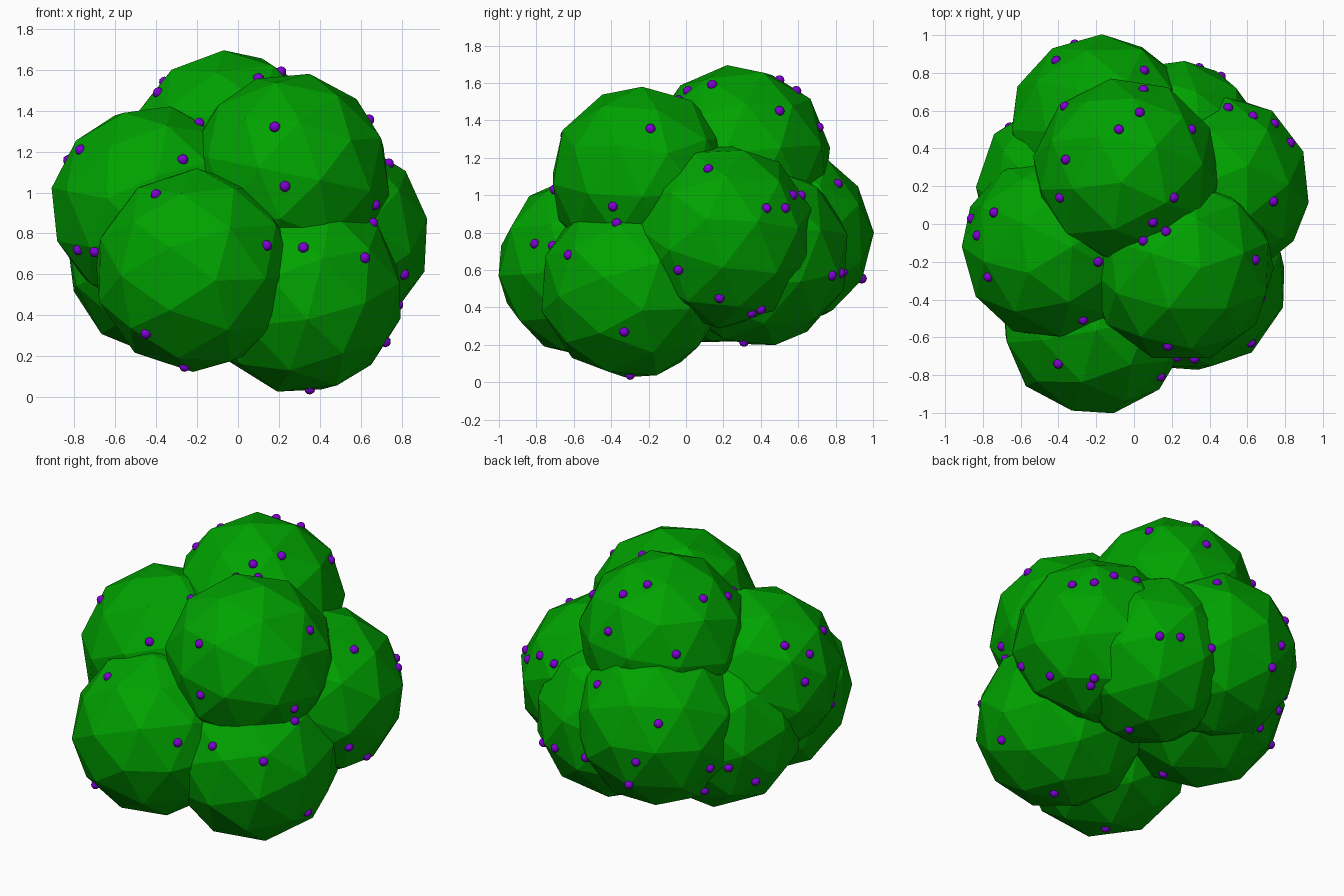
import bpy
import bmesh
import math
from mathutils import Vector, Matrix
from mathutils.bvhtree import BVHTree

if "Cube" in bpy.data.objects:
    bpy.data.objects.remove(bpy.data.objects["Cube"], do_unlink=True)

LOBE_RADIUS = 0.5
BERRY_RADIUS = 0.027


def make_material(name, color):
    mat = bpy.data.materials.new(name)
    mat.use_nodes = True
    mat.diffuse_color = (*color, 1)
    mat.node_tree.nodes["Principled BSDF"].inputs["Base Color"].default_value = (*color, 1)
    return mat


def add_object(name, bm, mat):
    mesh = bpy.data.meshes.new(name)
    bm.to_mesh(mesh)
    mesh.materials.append(mat)
    obj = bpy.data.objects.new(name, mesh)
    bpy.context.collection.objects.link(obj)
    return obj


leaf_green = make_material("leaf green", (0, 0.36, 0))
berry_purple = make_material("berry purple", (0.21, 0, 0.65))

# Leafy lobes: centre, and the direction in which one corner points
lobes = {
    "front_lobe": ((-0.21, -0.515, 0.62), (0.1, -0.48, -0.05)),
    "top_front_lobe": ((0.25, -0.235, 1.09), (0.1, 0, 0.49)),
    "top_back_lobe": ((-0.04, 0.28, 1.2), (-0.03, -0.06, 0.49)),
    "right_hand_lobe": ((-0.42, -0.12, 0.93), (-0.48, 0, 0.09)),
    "low_front_lobe": ((0.315, -0.29, 0.51), (0.09, 0.13, -0.46)),
    "left_hand_lobe": ((0.44, 0.195, 0.78), (0.47, -0.08, 0.09)),
    "back_lobe": ((-0.17, 0.505, 0.78), (0, 0.5, 0.02)),
    "back_left_lobe": ((0.2, 0.38, 0.68), (0.1, 0.1, -0.5)),
    "low_back_lobe": ((-0.345, 0.17, 0.69), (-0.45, 0.1, -0.17)),
}

trees = []
for name, (centre, corner) in lobes.items():
    turn = Vector(corner).to_track_quat('Z', 'Y').to_matrix().to_4x4()
    bm = bmesh.new()
    bmesh.ops.create_icosphere(bm, subdivisions=2, radius=LOBE_RADIUS,
                               matrix=Matrix.Translation(centre) @ turn)
    trees.append(BVHTree.FromBMesh(bm))
    add_object(name, bm, leaf_green)
    bm.free()


def surface_point(right, up, u, v):
    """Outermost leaf surface under a point of a projection plane."""
    ahead = up.cross(right)
    start = right * u + up * v - ahead * 5
    hits = [tree.ray_cast(start, ahead) for tree in trees]
    hits = [h for h in hits if h[0] is not None]
    return min(hits, key=lambda h: h[3])[0] if hits else None


def tilted(x, y, degrees):
    """Right and up axes for looking horizontally along (x, y), then tilting."""
    level = Vector((x, y, 0)).normalized()
    angle = math.radians(degrees)
    up = level * math.sin(angle) + Vector((0, 0, math.cos(angle)))
    return level.cross(Vector((0, 0, 1))), up


X, Y, Z = (Vector(axis) for axis in Matrix.Identity(3))

# Berries, pressed onto the leaves from each side
berry_sets = [
    ((X, Z), [(.18, 1.32), (.23, 1.03), (.14, .74), (.32, .73), (-.27, 1.16),
              (-.4, .99), (-.45, .31), (-.26, .15), (-.17, .13), (.62, .68),
              (-.7, .71), (-.78, .72)]),
    ((Y, Z), [(-.39, .94), (-.37, .85), (.12, 1.14), (-.04, .6), (.43, .93),
              (.53, .93), (.57, 1), (.18, .45), (.35, .37), (.4, .39),
              (-.33, .27), (.5, 1.45), (.78, .57)]),
    ((X, Y), [(-.08, .5), (.03, .59), (.05, .71), (.29, .51), (-.36, .34),
              (-.39, .14), (.21, .14), (.1, .01), (.17, -.04), (.05, -.09),
              (-.19, -.2), (-.74, .06), (-.77, -.28), (.64, -.19)]),
    (tilted(.6, -.8, 25), [(-.46, 1.04), (-.08, .87), (-.53, .7), (-.19, .47),
                           (-.32, .25), (-.36, .12), (-.6, .28), (.11, .21),
                           (.22, .21), (.59, .95), (.7, .86), (.67, .7),
                           (.38, .13)]),
    (tilted(-.6, -.8, -30), [(.16, .96), (.22, .94), (.46, .92), (.7, .75),
                             (.85, .93), (-.03, 1.26), (-.05, .4), (.18, .15),
                             (-.46, .02), (.72, .43), (-.06, -.17)]),
    ((X, -Y), [(.32, .3)]),
]

spots = []
for (right, up), points in berry_sets:
    found = [surface_point(right, up, u, v) for u, v in points]
    spots += [spot for spot in found
              if spot and all((spot - s).length > 0.085 for s in spots)]

bm = bmesh.new()
for spot in spots:
    bmesh.ops.create_icosphere(bm, subdivisions=2, radius=BERRY_RADIUS,
                               matrix=Matrix.Translation(spot))
for face in bm.faces:
    face.smooth = True
add_object("berries", bm, berry_purple)
bm.free()
